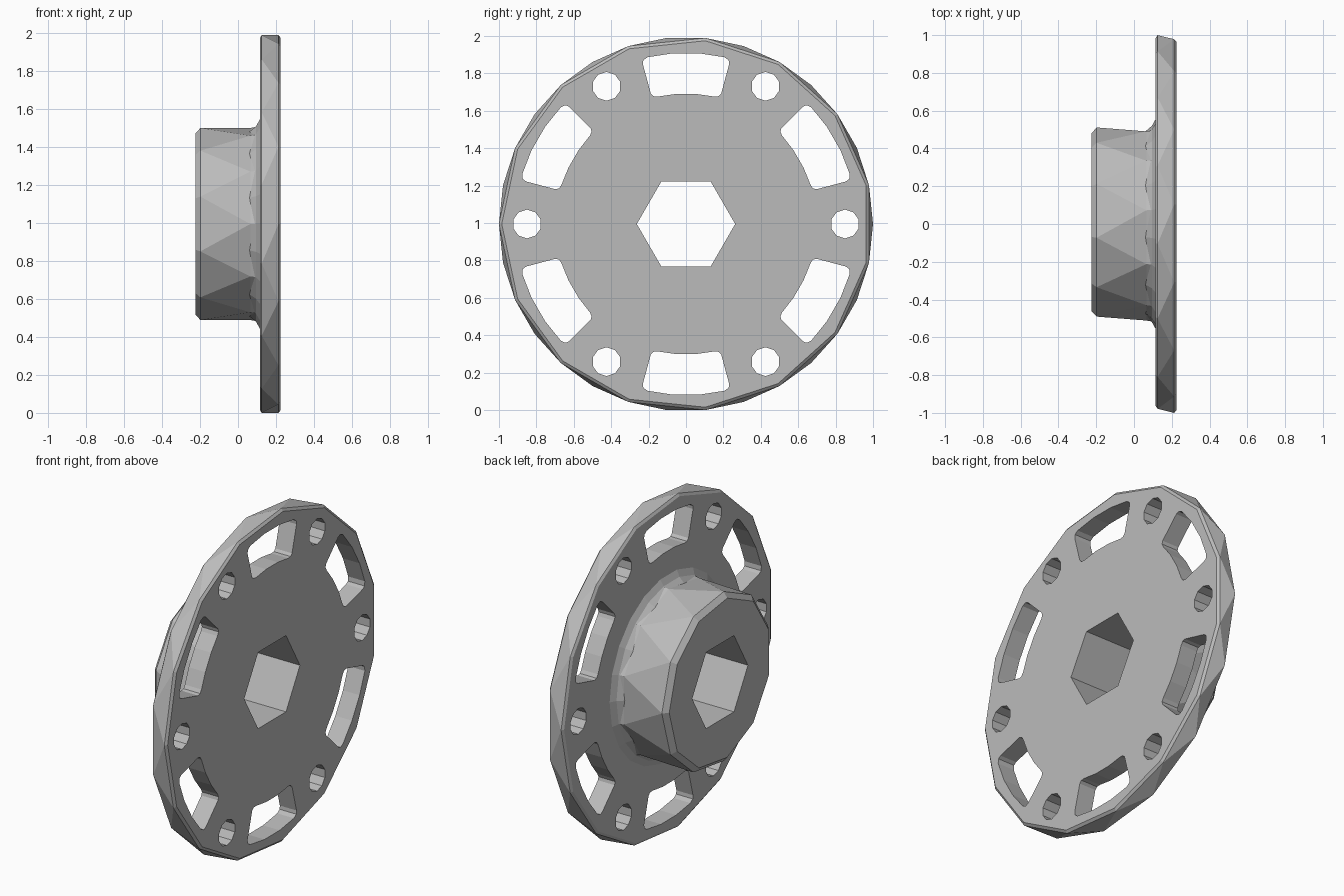
import bpy, bmesh
from math import cos, sin, pi, radians

cube = bpy.data.objects.get("Cube")
if cube:
    bpy.data.objects.remove(cube)

ZC = 0.9945  # height of the axle, which runs along x

metal = bpy.data.materials.new("grey metal")
metal.use_nodes = True
colour = (0.5, 0.5, 0.5, 1)
metal.diffuse_color = colour
metal.node_tree.nodes["Principled BSDF"].inputs["Base Color"].default_value = colour


def ring(x, r, n, twist=0.0, cy=0.0, cz=0.0):
    """Regular polygon around the x axis; twist is in steps."""
    return [(x, cy + r * cos(2 * pi * (i + twist) / n),
             ZC + cz + r * sin(2 * pi * (i + twist) / n)) for i in range(n)]


def loft(name, rings, zigzag=(), caps=True):
    """Skin a list of rings; spans listed in zigzag use alternating triangles."""
    bm = bmesh.new()
    vs = [[bm.verts.new(p) for p in r] for r in rings]
    for k, (a, b) in enumerate(zip(vs, vs[1:])):
        for i in range(len(a)):
            j = (i + 1) % len(a)
            if k in zigzag:
                bm.faces.new((a[i], a[j], b[i]))
                bm.faces.new((a[j], b[j], b[i]))
            else:
                bm.faces.new((a[i], a[j], b[j], b[i]))
    if caps:
        bm.faces.new(vs[0][::-1])
        bm.faces.new(vs[-1])
    bmesh.ops.recalc_face_normals(bm, faces=bm.faces)
    mesh = bpy.data.meshes.new(name)
    bm.to_mesh(mesh)
    bm.free()
    obj = bpy.data.objects.new(name, mesh)
    mesh.materials.append(metal)
    bpy.context.collection.objects.link(obj)
    return obj


def cut(obj, cutters):
    """Subtract the cutters and remove them."""
    for c in cutters:
        c.hide_render = True
        m = obj.modifiers.new("cut", 'BOOLEAN')
        m.operation, m.solver, m.object = 'DIFFERENCE', 'EXACT', c
    bpy.context.view_layer.update()
    deps = bpy.context.evaluated_depsgraph_get()
    mesh = bpy.data.meshes.new_from_object(obj.evaluated_get(deps))
    obj.modifiers.clear()
    obj.data = mesh
    for c in cutters:
        bpy.data.objects.remove(c)


def hex_cutter():
    return loft("hex_cutter", [ring(x, 0.263, 6) for x in (-0.5, 0.5)])


# Half outline of a window slot: (degrees from its middle, radius)
half = [(4.5, .915), (13, .915), (14.6, .905), (15.1, .885),
        (15.1, .722), (14.3, .705), (12.5, .698), (4.5, .697)]
outline = half + [(-a, r) for a, r in reversed(half)]


def slot_cutter(angle):
    def section(x):
        return [(x, r * cos(radians(angle + a)), ZC + r * sin(radians(angle + a)))
                for a, r in outline]
    return loft("slot_cutter", [section(0), section(0.4)])


def hole_cutter(angle):
    t = radians(angle)
    return loft("hole_cutter", [ring(x, 0.077, 10, 0.5, 0.85 * cos(t), 0.85 * sin(t))
                                for x in (0, 0.4)])


# Flange disc with zigzag rim and bevelled edges
flange = loft("flange", [ring(0.115, 0.985, 15), ring(0.125, 1, 15),
                         ring(0.213, 1, 15, 0.5), ring(0.225, 0.985, 15, 0.5)],
              zigzag=(1,))
cut(flange, [hex_cutter()]
    + [slot_cutter(30 + 60 * i) for i in range(6)]
    + [hole_cutter(60 * i) for i in range(6)])

# Hub barrel with bevelled end
hub = loft("hub", [ring(-0.225, 0.48, 11), ring(-0.198, 0.511, 11),
                   ring(0.065, 0.511, 11, 0.5), ring(0.117, 0.52, 11, 0.5)],
           zigzag=(1,))
cut(hub, [hex_cutter()])

# Fillet between hub and flange
loft("hub_fillet", [ring(0.06, 0.49, 22), ring(0.095, 0.52, 22),
                    ring(0.117, 0.56, 22)], caps=False)
